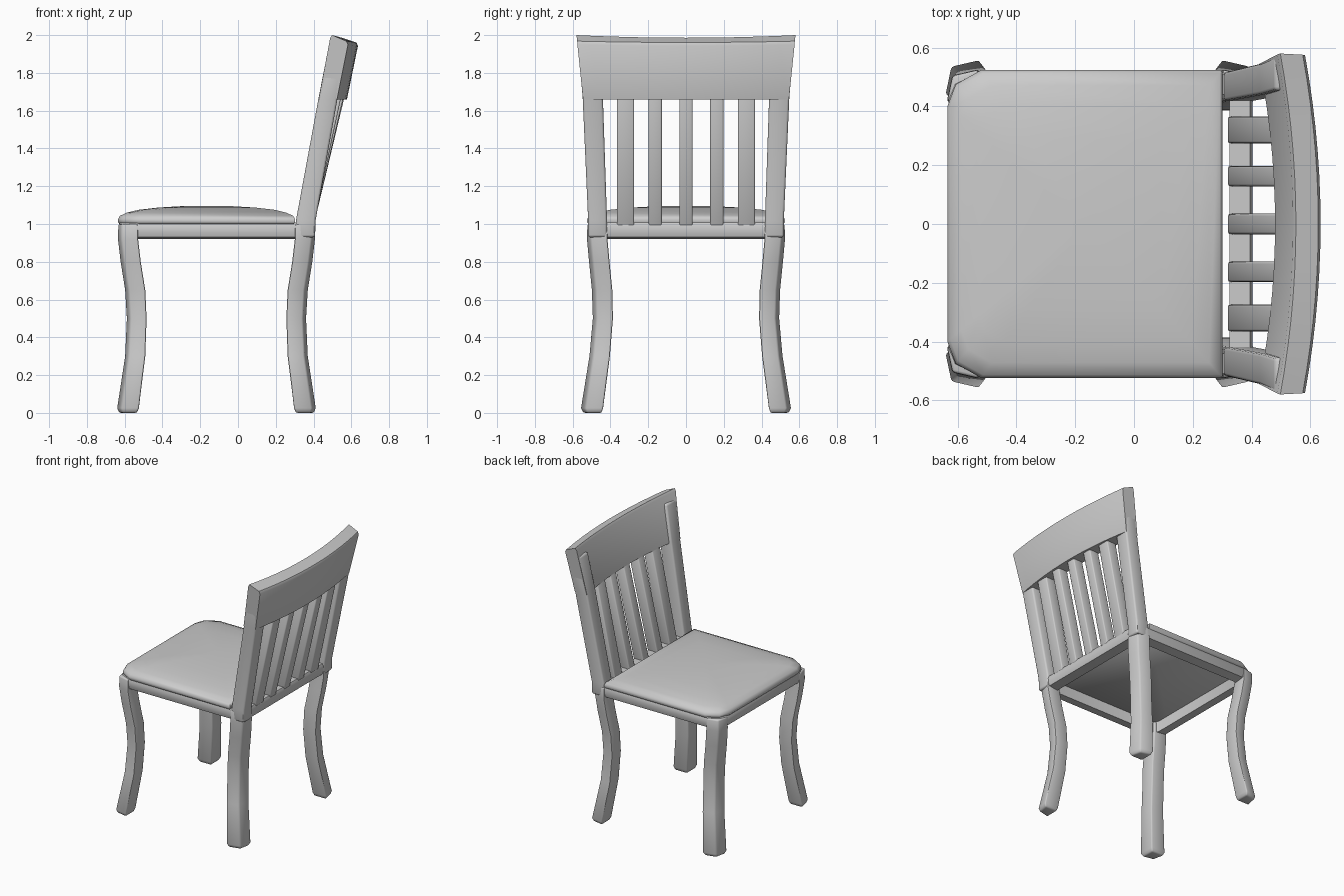
import bpy, bmesh

if "Cube" in bpy.data.objects:
    bpy.data.objects.remove(bpy.data.objects["Cube"])


def loft(name, rings, closed=False, bevel=0.0, angle=0.9):
    """Skin rings of equal point count; cap the ends, or join last to first."""
    bm = bmesh.new()
    vs = [[bm.verts.new(p) for p in r] for r in rings]
    n = len(vs[0])
    for a, b in zip(vs, vs[1:] + (vs[:1] if closed else [])):
        for i in range(n):
            j = (i + 1) % n
            bm.faces.new((a[i], a[j], b[j], b[i]))
    if not closed:
        bm.faces.new(vs[0])
        bm.faces.new(vs[-1])
    bmesh.ops.recalc_face_normals(bm, faces=bm.faces[:])
    if bevel:
        edges = [e for e in bm.edges
                 if len(e.link_faces) == 2 and e.calc_face_angle() > 0.8]
        bmesh.ops.bevel(bm, geom=edges, offset=bevel, segments=2,
                        profile=0.5, affect='EDGES')
    me = bpy.data.meshes.new(name)
    bm.to_mesh(me)
    bm.free()
    ob = bpy.data.objects.new(name, me)
    bpy.context.collection.objects.link(ob)
    bpy.ops.object.select_all(action='DESELECT')
    ob.select_set(True)
    bpy.context.view_layer.objects.active = ob
    bpy.ops.object.shade_smooth_by_angle(angle=angle)
    return ob


def box_ring(x0, x1, y0, y1, z):
    return [(x0, y0, z), (x1, y0, z), (x1, y1, z), (x0, y1, z)]


# legs: z, centre x, centre y, half size (front leg, +y side)
LEG = [(0, -.581, .493, .046), (.025, -.581, .495, .056), (.3, -.543, .455, .052),
       (.5, -.535, .438, .051), (.65, -.543, .442, .052), (.8, -.567, .457, .052),
       (.92, -.581, .468, .052), (1.0, -.581, .468, .050)]
MID = -.114  # front and back legs mirror about this x


def leg(name, sx, sy):
    rings = []
    for z, cx, cy, h in LEG:
        # skewed square: the outer corner is pulled in
        quad = [(-.72, .72), (1, 1.12), (1, -1), (-1.08, -1)]
        rings.append([(MID + sx * (cx + u * h - MID), sy * (cy + v * h), z)
                      for u, v in quad])
    loft(name, rings, bevel=.009)


for side, sy in (("right", -1), ("left", 1)):
    leg("front_leg_" + side, 1, sy)
    leg("back_leg_" + side, -1, sy)
    # back post, leaning back above the leg
    loft("back_post_" + side, [
        box_ring(.303, .408, sy * .418, sy * .518, .93),
        box_ring(.307, .411, sy * .418, sy * .518, 1.02),
        box_ring(.427, .528, sy * .440, sy * .547, 1.67),
        box_ring(.478, .565, sy * .455, sy * .570, 1.93)], bevel=.012)


def outline(half, z, s=1.0, cx=-.165):
    pts = half + [(x, -y) for x, y in reversed(half)]
    return [(cx + (x - cx) * s, y * s, z) for x, y in pts]


# seat frame: ring of rounded rails, open below
OUT = [(-.632, .43), (-.612, .48), (-.54, .517), (.403, .517)]
INN = [(-.555, .40), (-.545, .425), (-.51, .44), (.325, .44)]
loft("seat_frame", [outline(OUT, .93, .985), outline(OUT, .955), outline(OUT, .99),
                    outline(OUT, 1.008, .985), outline(INN, 1.008),
                    outline(INN, .92)], closed=True, angle=1.0)

# domed seat cushion with clipped front corners
SEAT = [(-.635, .40), (-.607, .475), (-.52, .524), (.302, .524)]
loft("seat_cushion", [outline(SEAT, z, s) for z, s in
                      ((1.0, .985), (1.01, 1), (1.025, 1), (1.043, .98), (1.06, .90),
                       (1.075, .77), (1.087, .55), (1.094, .3), (1.096, .1))], angle=1.0)


def bow(t):
    return .053 * (1 - t * t)


# crest rail, bowed backwards in plan
rings = []
N = 14
for i in range(N + 1):
    t = -1 + 2 * i / N
    b, dip = bow(t), .014 * (1 - t * t)
    prof = [(.427, 1.66, .545), (.488, 1.985 - dip, .577), (.498, 2.0 - dip, .580),
            (.574, 1.968 - dip * .5, .576), (.582, 1.95 - dip * .5, .575),
            (.524, 1.66, .545)]
    rings.append([(x + b, t * w, z) for x, z, w in prof])
loft("crest_rail", rings, angle=.7)

# five upright slats
for k, (y, w) in enumerate(((-.32, .092), (-.163, .07), (0, .07), (.163, .07), (.32, .092))):
    b = bow(y / .55)
    loft("back_slat_%d" % (k + 1), [
        box_ring(.318, .398, y - w / 2, y + w / 2, .98),
        box_ring(.437 + b, .515 + b, y - w / 2, y + w / 2, 1.69)], bevel=.008)
